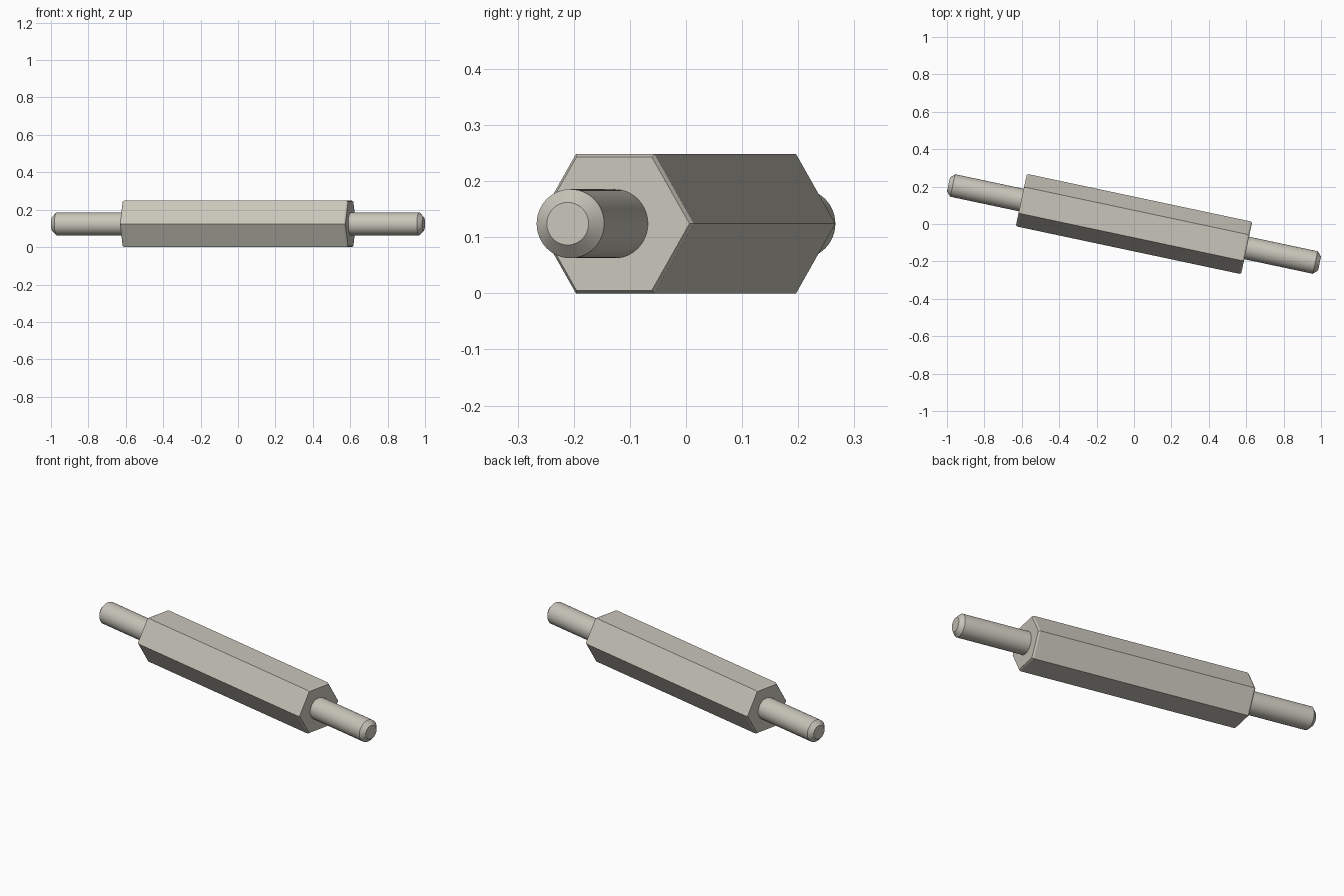
import bpy, bmesh, math
from mathutils import Matrix

cube = bpy.data.objects.get("Cube")
if cube:
    bpy.data.objects.remove(cube, do_unlink=True)

metal = bpy.data.materials.new("warm_grey_metal")
metal.use_nodes = True
colour = (0.58, 0.56, 0.49, 1)
metal.diffuse_color = colour
metal.node_tree.nodes["Principled BSDF"].inputs["Base Color"].default_value = colour

APOTHEM = 0.124
TILT = math.radians(-12)
PLACE = Matrix.Translation((0, 0, APOTHEM)) @ Matrix.Rotation(TILT, 4, "Z")


def chamfered_bar(name, sides, radius, half_length, inset, chamfer):
    """Solid bar along its local x axis with both ends chamfered."""
    profile = [(-half_length, radius - inset), (chamfer - half_length, radius),
               (half_length - chamfer, radius), (half_length, radius - inset)]
    bm = bmesh.new()
    rings = []
    for x, r in profile:
        angles = [math.tau * i / sides for i in range(sides)]
        rings.append([bm.verts.new((x, r * math.cos(a), r * math.sin(a))) for a in angles])
    for a, b in zip(rings, rings[1:]):
        for i in range(sides):
            j = (i + 1) % sides
            bm.faces.new((a[i], a[j], b[j], b[i]))
    bm.faces.new(rings[0])
    bm.faces.new(rings[-1])
    bmesh.ops.recalc_face_normals(bm, faces=bm.faces)
    mesh = bpy.data.meshes.new(name)
    bm.to_mesh(mesh)
    bm.free()
    mesh.materials.append(metal)
    obj = bpy.data.objects.new(name, mesh)
    obj.matrix_world = PLACE
    bpy.context.collection.objects.link(obj)
    return obj


# Hexagonal body, with flats at top and bottom
chamfered_bar("hex_body", 6, APOTHEM / math.cos(math.pi / 6), 0.616, 0.006, 0.009)

# Round rod running through the body and out of both ends
rod = chamfered_bar("round_rod", 64, 0.0615, 1.0143, 0.0235, 0.0235)
bpy.ops.object.select_all(action="DESELECT")
rod.select_set(True)
bpy.context.view_layer.objects.active = rod
bpy.ops.object.shade_smooth_by_angle(angle=math.radians(30))
